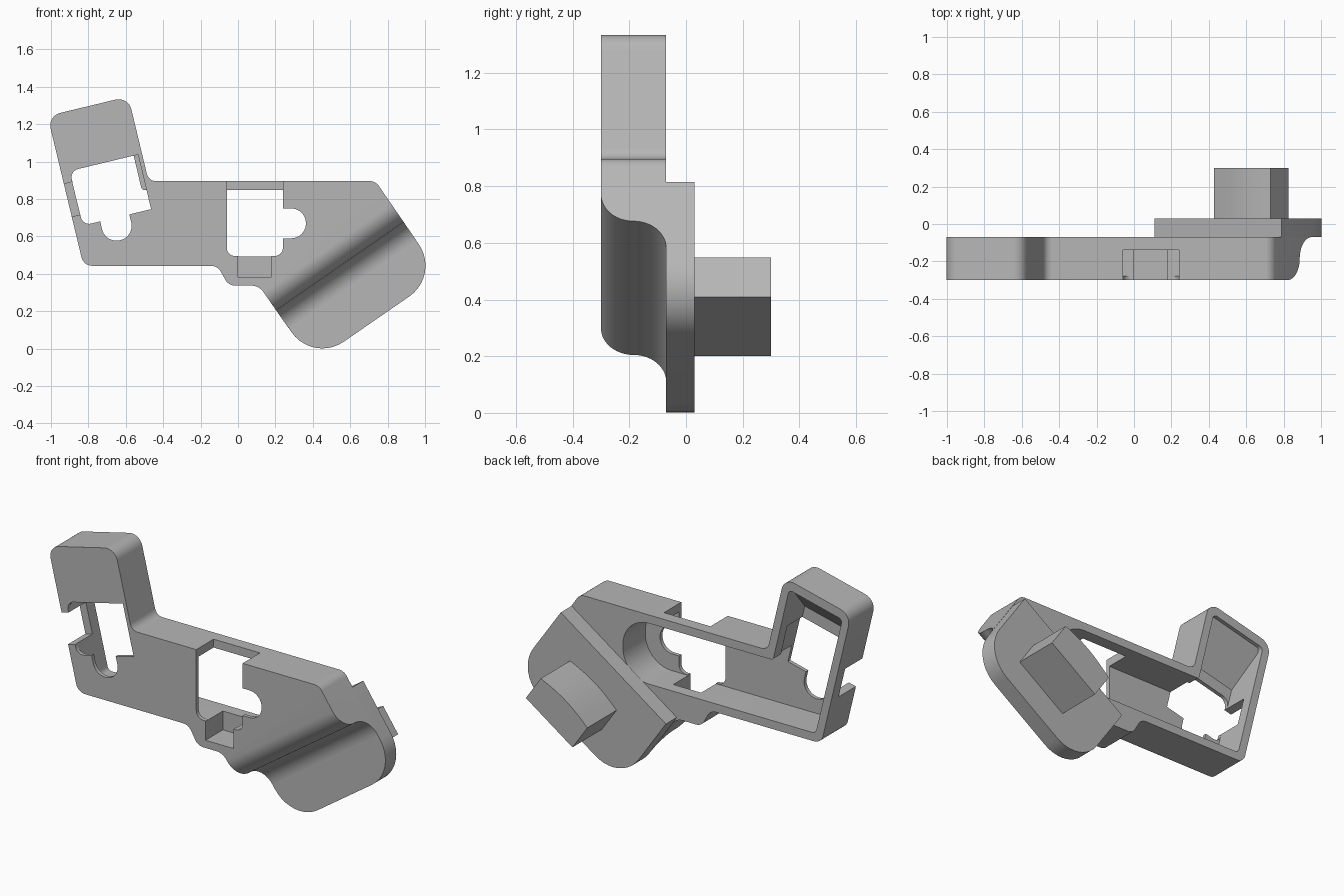
import bpy, bmesh, math
from mathutils import Vector

cube = bpy.data.objects.get("Cube")
if cube:
    bpy.data.objects.remove(cube, do_unlink=True)

grey = bpy.data.materials.new("plain_grey")
grey.use_nodes = True
grey.diffuse_color = (0.47, 0.47, 0.47, 1)
grey.node_tree.nodes["Principled BSDF"].inputs["Base Color"].default_value = (0.47, 0.47, 0.47, 1)

X, Y, Z = Vector((1, 0, 0)), Vector((0, 1, 0)), Vector((0, 0, 1))
O = Vector((0, 0, 0))
FRONT, BACK, POCKET, RECESS = -0.30, -0.07, -0.278, -0.14


def rounded(corners, steps=10):
    """Polygon with a fillet radius given for each corner (a, b, r)."""
    out = []
    n = len(corners)
    for i, (a, b, r) in enumerate(corners):
        p = Vector((a, b))
        if r == 0:
            out.append(p)
            continue
        d0 = (Vector(corners[i - 1][:2]) - p).normalized()
        d1 = (Vector(corners[(i + 1) % n][:2]) - p).normalized()
        half = d0.angle(d1) / 2
        centre = p + (d0 + d1).normalized() * (r / math.sin(half))
        s = p + d0 * (r / math.tan(half)) - centre
        e = p + d1 * (r / math.tan(half)) - centre
        sweep = s.angle(e)
        for k in range(steps + 1):
            t = k / steps
            out.append(centre + (s * math.sin((1 - t) * sweep) + e * math.sin(t * sweep)) / math.sin(sweep))
    return out


def prism(name, pts, d0, d1, frame=(O, X, Z, Y)):
    """Extrude a 2D profile from d0 to d1 along the third axis of a frame."""
    origin, a, b, c = frame
    bm = bmesh.new()
    verts = [bm.verts.new(origin + a * p[0] + b * p[1] + c * d0) for p in pts]
    face = bm.faces.new(verts)
    new = bmesh.ops.extrude_face_region(bm, geom=[face])["geom"]
    bmesh.ops.translate(bm, vec=c * (d1 - d0), verts=[v for v in new if isinstance(v, bmesh.types.BMVert)])
    bmesh.ops.recalc_face_normals(bm, faces=bm.faces)
    mesh = bpy.data.meshes.new(name)
    bm.to_mesh(mesh)
    bm.free()
    obj = bpy.data.objects.new(name, mesh)
    bpy.context.collection.objects.link(obj)
    mesh.materials.append(grey)
    return obj


def select(obj):
    bpy.ops.object.select_all(action='DESELECT')
    obj.select_set(True)
    bpy.context.view_layer.objects.active = obj


def combine(target, tool, operation='DIFFERENCE'):
    mod = target.modifiers.new("join", 'BOOLEAN')
    mod.operation, mod.object, mod.solver = operation, tool, 'EXACT'
    select(target)
    bpy.ops.object.modifier_apply(modifier=mod.name)
    bpy.data.objects.remove(tool, do_unlink=True)


def rect(a0, a1, b0, b1):
    return [(a0, b0), (a1, b0), (a1, b1), (a0, b1)]


# Local frames: main opening, tilted arm opening, slanted end plate
turn = math.radians(-76.5)
arm_a = Vector((math.cos(turn), 0, math.sin(turn)))
arm_b = Vector((-math.sin(turn), 0, math.cos(turn)))
main_frame = (Vector((0.09, 0, 0.67)), X, Z, Y)
arm_frame = (Vector((-0.694, 0, 0.845)), arm_a, arm_b, Y)
slant = math.radians(34.7)
U = Vector((math.cos(slant), 0, math.sin(slant)))
V = Vector((math.sin(slant), 0, -math.cos(slant)))


def arm_point(a, b, r):
    p = arm_frame[0] + arm_a * a + arm_b * b
    return (p.x, p.z, r)


# Main shell outline
far_corners = [(1.081, 0.393, 0.2), (0.40, -0.077, 0.2)]
body = prism("shell_body", rounded([
    arm_point(-0.464, -0.222, 0.07), arm_point(-0.464, 0.222, 0.07),
    (-0.478, 0.896, 0.05), (0.735, 0.896, 0.06), *far_corners,
    (0.112, 0.337, 0.08), (-0.05, 0.337, 0.06), (-0.11, 0.443, 0.06),
    (-0.826, 0.443, 0.06)]), FRONT, BACK)

# S-shaped step down to the end plate
R = (BACK - FRONT) / 2
MID = FRONT + R
arc = [math.pi / 2 * k / 14 for k in range(15)]
step = [(0, FRONT - 0.05)]
step += [(R * math.sin(t), MID - R * math.cos(t)) for t in arc]
step += [(2 * R - R * math.cos(t), MID + R * math.sin(t)) for t in arc[1:]]
step += [(2 * R, BACK + 0.05), (0.8, BACK + 0.05), (0.8, FRONT - 0.05)]
combine(body, prism("step_cutter", step, -0.5, 1.3, (Vector((0.14, 0, 0.30)), V, Y, U)))

# Hollow back with a round end
combine(body, prism("pocket_cutter", rounded([
    arm_point(-0.41, -0.177, 0.025), arm_point(-0.41, 0.177, 0.025),
    (-0.514, 0.847, 0.02), (0.458, 0.847, 0.17), (0.458, 0.492, 0.17),
    (-0.789, 0.492, 0.03)]), POCKET, BACK + 0.05))

# Sloped ceiling inside the arm
combine(body, prism("arm_ceiling", [(-0.43, BACK - 0.002), (-0.43, -0.287), (-0.21, -0.287)],
                    -0.19, 0.19, (arm_frame[0], arm_a, Y, arm_b)), 'UNION')

# Matching front openings: window, round side slot and lower notch
for frame, top in ((main_frame, 0.28), (arm_frame, 0.20)):
    window = rounded([(-0.15, -0.175, 0.045), (0.15, -0.175, 0.045), (0.15, top, 0), (-0.15, top, 0)])
    slot = rounded([(0.1, -0.08, 0), (0.273, -0.08, 0.079), (0.273, 0.08, 0.079), (0.1, 0.08, 0)])
    notch = rect(-0.09, 0.09, -0.288, -0.1)
    for label, shape in (("window", window), ("slot", slot), ("notch", notch)):
        combine(body, prism(label + "_cutter", shape, FRONT - 0.05, RECESS, frame))

# End plate behind the step
plate = prism("end_plate", rounded([(0.789, 0.815, 0), *far_corners, (0.109, 0.345, 0)]), BACK, 0.03)

# Rear block with a gently arched upper side
LENGTH, WIDTH, BULGE = 0.366, 0.17, 0.02
block_pts = [(0, WIDTH), (LENGTH, WIDTH)]
block_pts += [(LENGTH * (1 - k / 12), -BULGE * math.sin(math.pi * k / 12)) for k in range(13)]
block = prism("rear_block", block_pts, 0.028, 0.30, (Vector((0.428, 0, 0.34)), U, V, Y))

for obj in (body, plate, block):
    select(obj)
    bpy.ops.object.shade_smooth_by_angle(angle=math.radians(30))
